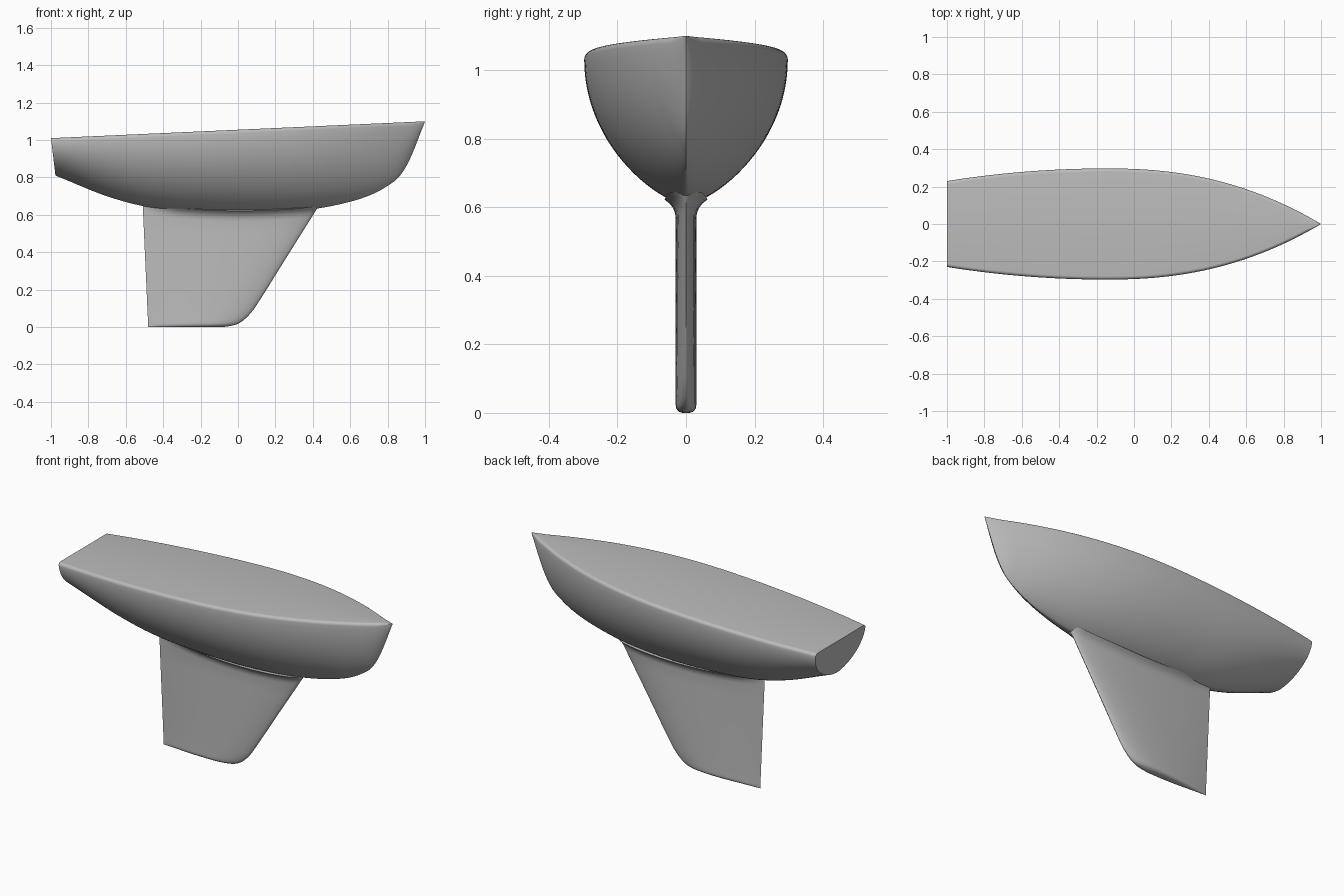
import bpy, bmesh, math
from math import sin, cos, pi

cube = bpy.data.objects.get("Cube")
if cube:
    bpy.data.objects.remove(cube, do_unlink=True)

grey = bpy.data.materials.new("plain grey")
grey.use_nodes = True
grey.diffuse_color = (0.5, 0.5, 0.5, 1)
grey.node_tree.nodes["Principled BSDF"].inputs["Base Color"].default_value = (0.5, 0.5, 0.5, 1)


def curve(points, x):
    """Smooth curve through (x, value) points."""
    n = len(points)
    slope = lambda i: ((points[min(i + 1, n - 1)][1] - points[max(i - 1, 0)][1])
                       / (points[min(i + 1, n - 1)][0] - points[max(i - 1, 0)][0]))
    i = max(k for k in range(n - 1) if k == 0 or points[k][0] <= x)
    (x0, a), (x1, b) = points[i], points[i + 1]
    w = x1 - x0
    t = (x - x0) / w
    return (a * (2 * t**3 - 3 * t**2 + 1) + w * slope(i) * (t**3 - 2 * t**2 + t)
            + b * (3 * t**2 - 2 * t**3) + w * slope(i + 1) * (t**3 - t**2))


BOTTOM = [(-1, .81), (-.75, .715), (-.5, .645), (-.25, .617), (0, .607), (.25, .615), (.42, .633),
          (.6, .67), (.72, .711), (.8, .755), (.865, .808), (.92, .9), (1, 1.1)]
LEADING = [(0, -.08), (.008, -.03), (.02, .005), (.05, .045), (.1, .088), (.35, .245), (.7, .465)]


def deck_z(x):
    return 1.01 + .045 * (x + 1)


def half_beam(x):
    if x > -.15:
        return .297 * (1 - ((x + .15) / 1.15) ** 2.3)
    return .297 - .067 * ((-.15 - x) / .85) ** 2


def loft(name, rings, caps, closed, angle):
    """Skin a list of rings and close the chosen ends."""
    bm = bmesh.new()
    rows = [[bm.verts.new(p) for p in ring] for ring in rings]
    n = len(rows[0])
    for a, b in zip(rows, rows[1:]):
        for j in range(n if closed else n - 1):
            k = (j + 1) % n
            bm.faces.new((a[j], a[k], b[k], b[j]))
    for i in caps:
        bm.faces.new(rows[i])
    bmesh.ops.remove_doubles(bm, verts=bm.verts, dist=.0002)
    bmesh.ops.recalc_face_normals(bm, faces=bm.faces)
    mesh = bpy.data.meshes.new(name)
    bm.to_mesh(mesh)
    bm.free()
    obj = bpy.data.objects.new(name, mesh)
    bpy.context.collection.objects.link(obj)
    mesh.materials.append(grey)
    bpy.ops.object.select_all(action='DESELECT')
    obj.select_set(True)
    bpy.context.view_layer.objects.active = obj
    bpy.ops.object.shade_smooth_by_angle(angle=math.radians(angle))
    return obj


def hull_section(x):
    """Closed section: rounded underside, rounded rail, flat deck."""
    top, low, beam = deck_z(x), curve(BOTTOM, x), half_beam(x)
    h = top - low
    r = min(.018, beam * .4, h * .3)
    full = 1.45 - .35 * max(0, x) ** 2 + .25 * max(0, -x) ** 2
    side = []
    for i in range(25):                      # keel line up to the rail
        a = pi / 2 * i / 24
        d = cos(a)
        side.append((beam * max(0, 1 - d * d) ** (1 / full), top - r - d * (h - r)))
    for i in range(1, 7):                    # rounded rail
        a = pi / 2 * i / 6
        side.append((beam - r + r * cos(a), top - r + r * sin(a)))
    side.append((0, top))
    loop = side + [(-y, z) for y, z in side[-2:0:-1]]
    rake = max(0, (-.7 - x) / .3) * .12      # transom leans forward
    return [(x + rake * (top - z), y, z) for y, z in loop]


stations = [-1 + 2 * sin(pi / 2 * i / 80) for i in range(81)]
loft("hull", [hull_section(x) for x in stations], [0], True, 40)


def fin_ring(z, scale=1, top_offset=None, flare=0):
    """Foil ring with a round nose and a sharp trailing edge."""
    ring = []
    for i in range(48):
        a = 2 * pi * i / 48
        u = (1 - cos(a)) / 2                 # 0 at the nose, 1 at the tail
        h = z
        for _ in range(4):                   # settle the top rows against the hull
            nose = curve(LEADING, h)
            tail = -.48 - .045 * h
            x = nose + (tail - nose) * u
            if top_offset is not None:
                h = curve(BOTTOM, x) + top_offset
        width = .03 * (min(1, u / .3) * (2 - min(1, u / .3))) ** .5
        if u > .3:
            width *= 1 - ((u - .3) / .7) ** 2
        width = width * scale + flare * min(1, width / .015)
        ring.append((x, width * (1 if a < pi else -1), h))
    return ring


# Fin keel: rounded foot, straight blade, flared root
rows = [fin_ring(z, s) for z, s in
        [(0, .35), (.003, .65), (.008, .85), (.014, .96), (.022, 1), (.035, 1), (.05, 1), (.075, 1),
         (.1, 1), (.2, 1), (.3, 1), (.4, 1), (.5, 1)]]
rows += [fin_ring(.6, 1, o, f) for o, f in
         [(-.04, 0), (-.025, .002), (-.01, .008), (.003, .018), (.014, .032)]]
loft("fin_keel", rows, [0, -1], True, 50)
